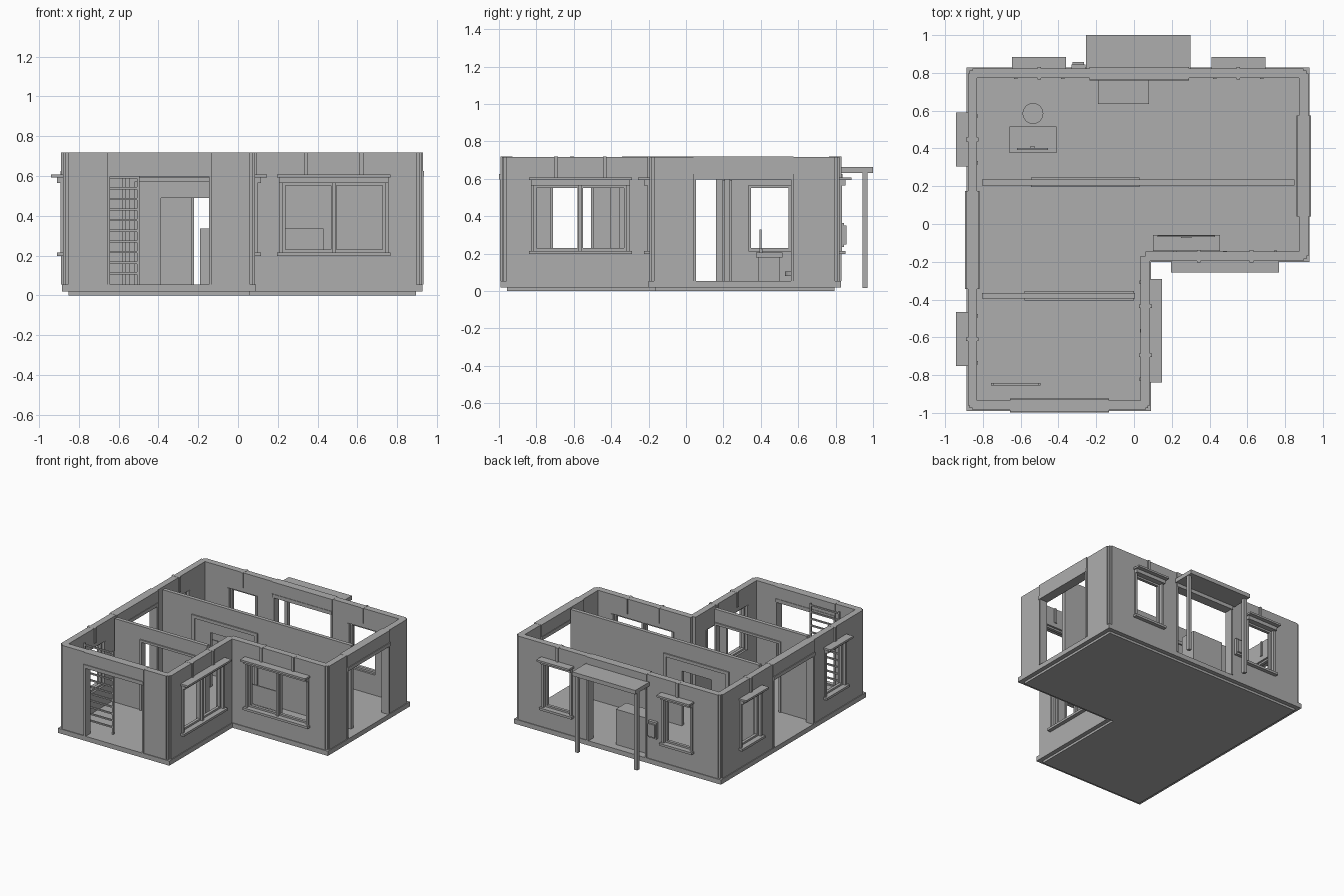
import bpy, bmesh, math
from mathutils import Matrix

if "Cube" in bpy.data.objects:
    bpy.data.objects.remove(bpy.data.objects["Cube"])

TOP, FLOOR, T = 0.718, 0.055, 0.05     # wall top, floor level, wall thickness
grey = bpy.data.materials.new("plain_grey")
grey.diffuse_color = (0.42, 0.42, 0.42, 1)
grey.use_nodes = True
grey.node_tree.nodes["Principled BSDF"].inputs["Base Color"].default_value = grey.diffuse_color


def finish(name, bm):
    me = bpy.data.meshes.new(name)
    bm.to_mesh(me)
    bm.free()
    me.materials.append(grey)
    ob = bpy.data.objects.new(name, me)
    bpy.context.collection.objects.link(ob)
    return ob


def boxes(name, items):
    """One object from boxes given as (x0, x1, y0, y1, z0, z1)."""
    bm = bmesh.new()
    for x0, x1, y0, y1, z0, z1 in items:
        m = Matrix.Translation(((x0 + x1) / 2, (y0 + y1) / 2, (z0 + z1) / 2))
        m = m @ Matrix.Diagonal((x1 - x0, y1 - y0, z1 - z0, 1))
        bmesh.ops.create_cube(bm, size=1, matrix=m)
    return finish(name, bm)


def slab(name, pts, z0, z1):
    bm = bmesh.new()
    f = bm.faces.new([bm.verts.new((x, y, z0)) for x, y in pts])
    r = bmesh.ops.extrude_face_region(bm, geom=[f])
    bmesh.ops.translate(bm, vec=(0, 0, z1 - z0),
                        verts=[v for v in r["geom"] if isinstance(v, bmesh.types.BMVert)])
    bmesh.ops.recalc_face_normals(bm, faces=bm.faces[:])
    return finish(name, bm)


def outline(g):
    """L-shaped footprint grown outward by g."""
    return [(-0.88 - g, -0.985 - g), (0.085 + g, -0.985 - g), (0.085 + g, -0.195 - g),
            (0.923 + g, -0.195 - g), (0.923 + g, 0.822 + g), (-0.88 - g, 0.822 + g)]


class Wall:
    """Straight wall; a runs along it, d is the distance outward from its face."""
    def __init__(self, name, axis, face, sign, a0, a1, holes):
        self.name, self.axis, self.face, self.sign = name, axis, face, sign
        items, a = [], a0
        for h0, h1, z0, z1 in sorted(holes):
            items.append((a, h0, -T, 0, FLOOR, TOP))
            items.append((h0, h1, -T, 0, z1, TOP))
            if z0 > FLOOR:
                items.append((h0, h1, -T, 0, FLOOR, z0))
            a = h1
        items.append((a, a1, -T, 0, FLOOR, TOP))
        self.add("wall", items)

    def add(self, part, items):
        out = []
        for a0, a1, d0, d1, z0, z1 in items:
            e0, e1 = sorted((self.face + self.sign * d0, self.face + self.sign * d1))
            out.append((a0, a1, e0, e1, z0, z1) if self.axis == "x" else (e0, e1, a0, a1, z0, z1))
        return boxes(f"{self.name}_{part}", out)

    def window(self, c, w, panes, strips):
        """w is half the opening; trim, sill, header, sashes and strips above."""
        e = w + 0.028
        self.add("window_trim", [
            (c - e, c + e, 0, 0.062, 0.593, 0.608),
            (c - e + .01, c + e - .01, 0, 0.03, 0.565, 0.593),
            (c - e, c + e, 0, 0.03, 0.197, 0.215),
            (c - w - .018, c - w, -.055, 0.012, 0.215, 0.565),
            (c + w, c + w + .018, -.055, 0.012, 0.215, 0.565)])
        sash, step, s = [], 2 * w / panes, 0.014
        for i in range(panes):
            l, r = c - w + i * step, c - w + (i + 1) * step
            sash += [(l, l + s, -.035, -.012, .215, .565), (r - s, r, -.035, -.012, .215, .565),
                     (l + s, r - s, -.035, -.012, .215, .229), (l + s, r - s, -.035, -.012, .551, .565)]
        if panes == 2:
            sash.append((c - .01, c + .01, -.052, .006, .215, .565))
        self.add("window_sash", sash)
        self.add("upper_strip", [(c + o - .01, c + o + .01, -T - .008, .01, .6, TOP + .001) for o in strips])

    def doorway(self, l, r):
        """Raised header, lintel and jambs around an open doorway."""
        self.add("doorway_trim", [
            (l - .01, r + .01, -T - .008, 0.008, 0.625, TOP + .001),
            (l - .01, r + .01, -T - .012, 0.014, 0.597, 0.625),
            (l - .01, l + .004, -T - .008, 0.01, FLOOR, 0.597),
            (r - .004, r + .01, -T - .008, 0.01, FLOOR, 0.597)])


# Floor: recessed footing and the base course that rims the walls
slab("footing", outline(-0.028), 0, 0.018)
slab("base_floor", outline(0.006), 0.018, FLOOR)

WZ, DZ = (0.215, 0.565), (FLOOR, 0.61)
N = 0.025                                # notch at the outer corners

# Outer walls with their openings
front = Wall("front", "x", -0.985, -1, -0.88 + N, 0.085 - N, [(-0.647, -0.143, *DZ)])
front.doorway(-0.647, -0.143)

wing = Wall("wing_side", "y", 0.085, 1, -0.985 + N, -0.17, [(-0.812, -0.318, *WZ)])
wing.window(-0.565, 0.247, 2, (-0.13, 0.13))

inner = Wall("inner_front", "x", -0.195, -1, 0.06, 0.923 - N, [(0.225, 0.74, *WZ)])
inner.window(0.4825, 0.2575, 2, (-0.14, 0.14))

right = Wall("right", "y", 0.923, 1, -0.195 + N, 0.822 - N, [(0.05, 0.565, *DZ)])
right.doorway(0.05, 0.565)

back = Wall("back", "x", 0.822, 1, -0.88 + N, 0.923 - N,
            [(-0.617, -0.387, *WZ), (-0.225, 0.28, *DZ), (0.437, 0.667, *WZ)])
back.window(-0.502, 0.115, 1, (0,))
back.window(0.552, 0.115, 1, (0,))
back.doorway(-0.225, 0.28)

left = Wall("left", "y", -0.88, -1, -0.985 + N, 0.822 - N,
            [(-0.725, -0.495, *WZ), (-0.333, 0.165, *DZ), (0.333, 0.563, *WZ)])
left.window(-0.61, 0.115, 1, (0,))
left.window(0.448, 0.115, 1, (0,))
left.doorway(-0.333, 0.165)

# Slim posts filling the notched corners
q = 0.01
boxes("corner_posts", [(*xs, *ys, FLOOR, TOP) for xs, ys in (
    ((-.88 + q, -.88 + T), (-.985 + q, -.985 + T)),
    ((.085 - T, .085 - q), (-.985 + q, -.985 + T)),
    ((.923 - T, .923 - q), (-.195 + q, -.195 + T)),
    ((.923 - T, .923 - q), (.822 - T, .822 - q)),
    ((-.88 + q, -.88 + T), (.822 - T, .822 - q)))])

# Rear partition: thick framed panel with a centred door opening
boxes("rear_partition", [
    (-0.805, -0.387, 0.205, 0.235, FLOOR, TOP),
    (-0.128, 0.85, 0.205, 0.235, FLOOR, TOP),
    (-0.387, -0.128, 0.205, 0.235, 0.49, TOP)])
boxes("rear_partition_frame", [
    (-0.545, -0.52, 0.195, 0.245, FLOOR, 0.595),
    (0.005, 0.03, 0.195, 0.245, FLOOR, 0.595),
    (-0.52, 0.005, 0.195, 0.245, 0.57, 0.595)])

# Front partition: wide opening under a header
boxes("front_partition", [
    (-0.805, -0.565, -0.395, -0.365, FLOOR, TOP),
    (-0.565, 0.005, -0.395, -0.365, 0.6, TOP)])
boxes("front_partition_frame", [
    (-0.58, -0.565, -0.405, -0.355, FLOOR, 0.615),
    (-0.015, 0.0, -0.405, -0.355, FLOOR, 0.615),
    (-0.565, -0.015, -0.405, -0.355, 0.597, 0.615)])

# Porch canopy on two posts
boxes("porch_canopy", [(-0.255, 0.3, 0.82, 1.0, 0.63, 0.662)])
boxes("porch_posts", [(x - .013, x + .013, 0.944, 0.97, 0.015, 0.63) for x in (-0.238, 0.282)])

# Meter box on the back wall
boxes("meter_box", [(-0.332, -0.258, 0.82, 0.845, 0.235, 0.365),
                    (-0.325, -0.265, 0.845, 0.858, 0.25, 0.35)])

# Ladder beside the front doorway
boxes("ladder", [(x, x + .012, -0.855, -0.843, FLOOR, 0.715) for x in (-0.757, -0.507)] +
      [(-0.745, -0.507, -0.855, -0.843, z, z + .011)
       for z in (FLOOR + .05 + i * .0535 for i in range(12))])

# Desk with a screen
boxes("desk", [(-0.66, -0.41, 0.375, 0.515, 0.18, 0.205),
               (-0.645, -0.425, 0.385, 0.5, FLOOR, 0.18)])
boxes("desk_screen", [(-0.62, -0.455, 0.393, 0.403, 0.225, 0.33),
                      (-0.55, -0.525, 0.393, 0.41, 0.205, 0.225)])

# Round stool
bm = bmesh.new()
for r, z0, z1 in ((0.055, 0.08, 0.105), (0.02, FLOOR, 0.08)):
    bmesh.ops.create_cone(bm, cap_ends=True, segments=24, radius1=r, radius2=r, depth=z1 - z0,
                          matrix=Matrix.Translation((-0.535, 0.585, (z0 + z1) / 2)))
finish("stool", bm)

# Cabinet by the back door, and a low stand with a wide screen
boxes("cabinet", [(-0.19, 0.08, 0.635, 0.765, FLOOR, 0.335)])
boxes("low_stand", [(0.1, 0.455, -0.143, -0.057, FLOOR, 0.17)])
boxes("wide_screen", [(0.125, 0.43, -0.07, -0.06, 0.18, 0.335),
                      (0.25, 0.305, -0.075, -0.058, 0.17, 0.18)])
